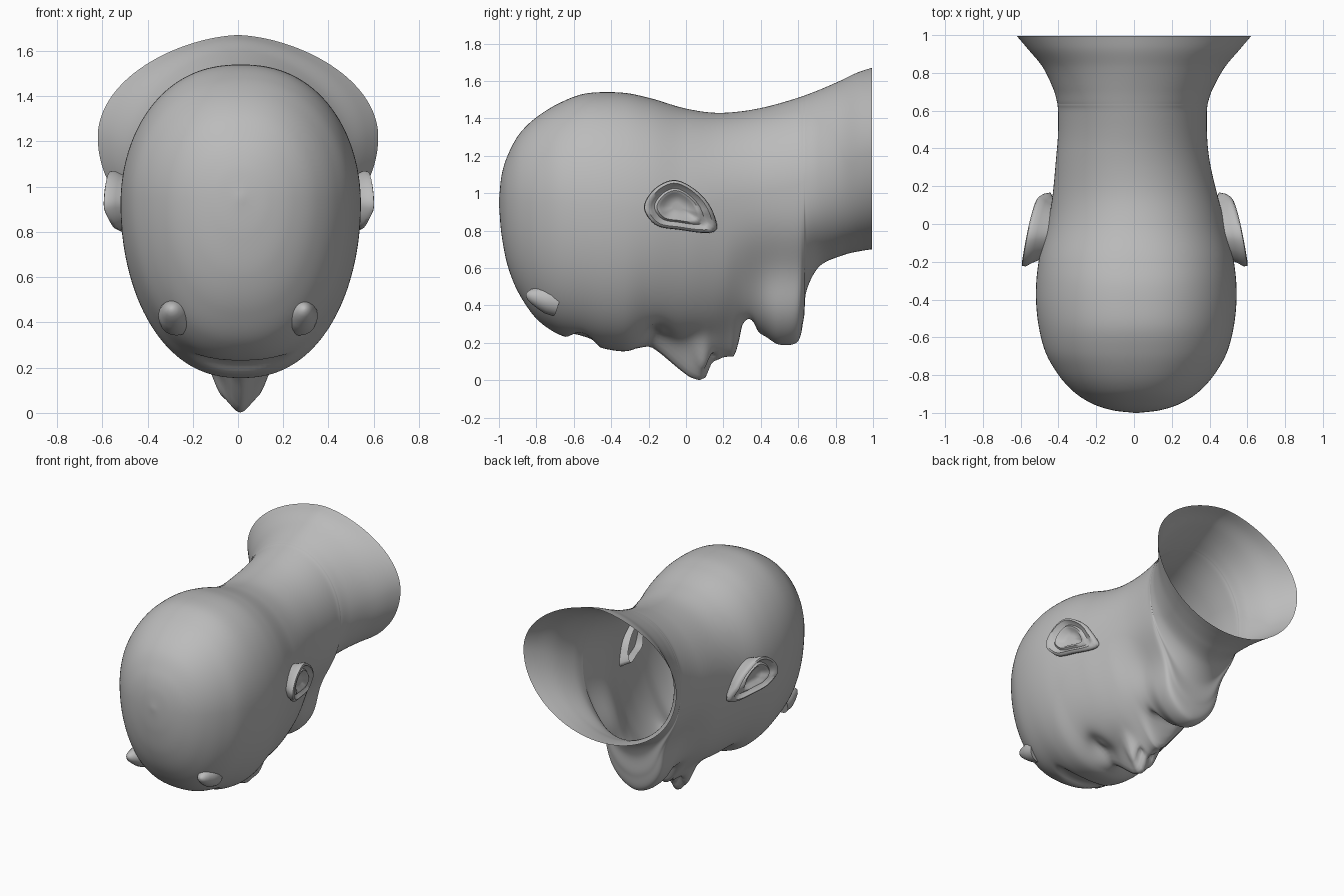
import bpy, bmesh, math
from mathutils import Vector

if "Cube" in bpy.data.objects:
    bpy.data.objects.remove(bpy.data.objects["Cube"])

grey = bpy.data.materials.new("plain_grey")
grey.diffuse_color = (0.5, 0.5, 0.5, 1)
grey.use_nodes = True
grey.node_tree.nodes["Principled BSDF"].inputs["Base Color"].default_value = grey.diffuse_color


def ramp(v, lo, hi):
    t = min(1, max(0, (v - lo) / (hi - lo)))
    return t * t * (3 - 2 * t)


def smooth_path(pts, steps, closed=False):
    """Hermite curve through points, with tangents weighted by chord length."""
    n, out = len(pts), []
    P = [Vector(p) for p in pts]

    def at(i):
        return P[i % n] if closed else P[min(max(i, 0), n - 1)]

    def tangent(i):
        a, b, c = at(i - 1), at(i), at(i + 1)
        d0, d1 = (b - a).length, (c - b).length
        if d0 == 0 or d1 == 0:
            return (c - a) / (d0 + d1)
        return ((b - a) / d0 * d1 + (c - b) / d1 * d0) / (d0 + d1)

    for i in range(n if closed else n - 1):
        a, b = at(i), at(i + 1)
        d = (b - a).length
        ta, tb = tangent(i) * d, tangent(i + 1) * d
        for k in range(steps):
            t = k / steps
            h = t * t * (3 - 2 * t)
            out.append(tuple(a * (1 - h) + b * h + ta * (t * (1 - t) ** 2) - tb * (t * t * (1 - t))))
    return out if closed else out + [tuple(P[-1])]


def loft(name, rings, cap_start=False, cap_end=False, angle=60):
    bm = bmesh.new()
    rows = [[bm.verts.new(p) for p in ring] for ring in rings]
    n = len(rows[0])
    for a, b in zip(rows, rows[1:]):
        for i in range(n):
            j = (i + 1) % n
            bm.faces.new((a[i], a[j], b[j], b[i]))
    if cap_start:
        bm.faces.new(rows[0][::-1])
    if cap_end:
        bm.faces.new(rows[-1])
    bmesh.ops.recalc_face_normals(bm, faces=bm.faces[:])
    me = bpy.data.meshes.new(name)
    bm.to_mesh(me)
    bm.free()
    ob = bpy.data.objects.new(name, me)
    bpy.context.collection.objects.link(ob)
    me.materials.append(grey)
    bpy.ops.object.select_all(action='DESELECT')
    ob.select_set(True)
    bpy.context.view_layer.objects.active = ob
    bpy.ops.object.shade_smooth_by_angle(angle=math.radians(angle))
    return ob


# Cross-sections of head and neck: y, top z, bottom z, half width, widest z, lower taper
sections = [
    (-1, .96, .94, .01, .95, .95), (-.985, 1.10, .77, .13, .95, .92),
    (-.95, 1.21, .60, .235, .95, .9), (-.88, 1.33, .44, .34, .95, .87),
    (-.78, 1.42, .31, .425, .95, .85), (-.68, 1.48, .245, .48, .95, .85),
    (-.55, 1.53, .205, .515, .94, .85), (-.42, 1.54, .165, .53, .93, .86),
    (-.32, 1.535, .155, .53, .92, .88), (-.2, 1.51, .195, .517, .92, .9),
    (0, 1.452, .20, .47, .92, .97), (.15, 1.43, .21, .437, .95, 1.03),
    (.3, 1.438, .25, .412, .98, 1.08), (.4, 1.455, .245, .40, 1.0, 1.1),
    (.5, 1.48, .19, .394, 1.02, 1.1), (.59, 1.507, .20, .394, 1.04, 1.1),
    (.628, 1.52, .32, .397, 1.06, 1.08), (.645, 1.526, .48, .40, 1.07, 1.03),
    (.71, 1.551, .605, .42, 1.1, 1), (.83, 1.603, .665, .482, 1.15, 1),
    (.93, 1.65, .69, .565, 1.2, 1), (.995, 1.67, .7, .62, 1.22, 1)]

# Facial relief: centre x, centre y, radius x, radius y, lift, edge sharpness
relief = [
    (.16, -.16, .09, .065, .07, 1), (.16, -.14, .05, .035, -.03, 1),     # eyes
    (.095, .09, .04, .045, -.05, 1), (.045, .125, .022, .025, .05, 1),   # nostrils
    (0, .335, .13, .042, .075, 1.5),                                     # mouth
    (0, -.55, .19, .075, .03, 3)]                                        # forehead hollow
nose = [(-.27, 0), (-.19, .02), (.02, .185), (.07, .203), (.105, .19),
        (.14, .11), (.2, .1), (.26, .115), (.30, 0)]


def face_offset(x, y):
    dz = sum(a * math.exp(-((((abs(x) - cx) / rx) ** 2 + ((y - cy) / ry) ** 2) ** k))
             for cx, cy, rx, ry, a, k in relief)
    for (y0, a0), (y1, a1) in zip(nose, nose[1:]):
        if y0 <= y < y1:
            height = a0 + (a1 - a0) * (y - y0) / (y1 - y0)
            width = min(.12, max(.06, .08 + .2 * y))
            dz -= height * math.exp(-(x / width) ** 2)
    return dz


# Head and open flared neck
rings, N = [], 160
for y, zt, zb, w, zc, p in smooth_path(sections, 10):
    ring = []
    upper = .88 + .12 * ramp(y, -.3, .2) + .2 * ramp(y, .6, 1)
    throat = .2 * ramp(y, .2, .5) * (1 - ramp(y, .65, .9))
    shift = .012 - .02 * ramp(y, 0, .4) + .008 * ramp(y, .6, .9)
    for i in range(N):
        c, s = math.cos(math.tau * i / N), math.sin(math.tau * i / N)
        x = w * math.copysign(abs(c) ** (p if s < 0 else upper), c)
        z = zc + s * ((zt - zc) if s > 0 else (zc - zb))
        x *= 1 - throat * math.exp(-((z - .55) / .2) ** 2)      # narrower under the jaw
        z += face_offset(x, y) * min(1, max(0, (-s - .4) / .3))
        ring.append((x + shift, y, max(z, 0)))
    rings.append(ring)
loft("head_and_neck", rings, cap_start=True, angle=75)

# Ears: rolled rim around a hollow bowl, tilted away from the skull
outline = smooth_path([(.165, .81), (.14, .91), (.06, 1.01), (-.07, 1.07), (-.16, 1.03),
                       (-.225, .92), (-.17, .835), (-.04, .805)], 6, closed=True)
CY, CZ = -.05, .93
bowl = [(.7, -.12), (.9, -.04), (1, -.012), (.98, .008), (.88, .012), (.78, -.006),
        (.68, -.018), (.6, -.006), (.5, -.012), (.4, -.038), (.15, -.045)]


def ear_point(side, y, z, k, out):
    yy, zz = CY + (y - CY) * k, CZ + (z - CZ) * k
    tilt = .12 * math.sqrt(max(0, (.18 - yy) / .38)) - .35 * max(0, .9 - zz)
    return (side * (.465 + tilt + out) + .004, yy, zz)


# Horns: stubby rounded cones on the forehead
horn = [(0, .08), (.3, .076), (.5, .064), (.72, .047), (.88, .032), (.97, .016), (1, .003)]
for side, label in ((1, "right"), (-1, "left")):
    loft(label + "_ear", [[ear_point(side, y, z, k, o) for y, z in outline] for k, o in bowl],
         cap_end=True)
    base, tip = Vector((side * .27, -.69, .42)), Vector((side * .295, -.855, .46))
    axis = (tip - base).normalized()
    u = axis.cross(Vector((0, 0, 1))).normalized()
    v = axis.cross(u)
    loft(label + "_horn",
         [[base.lerp(tip, t) + r * (math.cos(a) * u + math.sin(a) * v)
           for a in (math.tau * i / 20 for i in range(20))] for t, r in horn],
         cap_start=True, cap_end=True)
